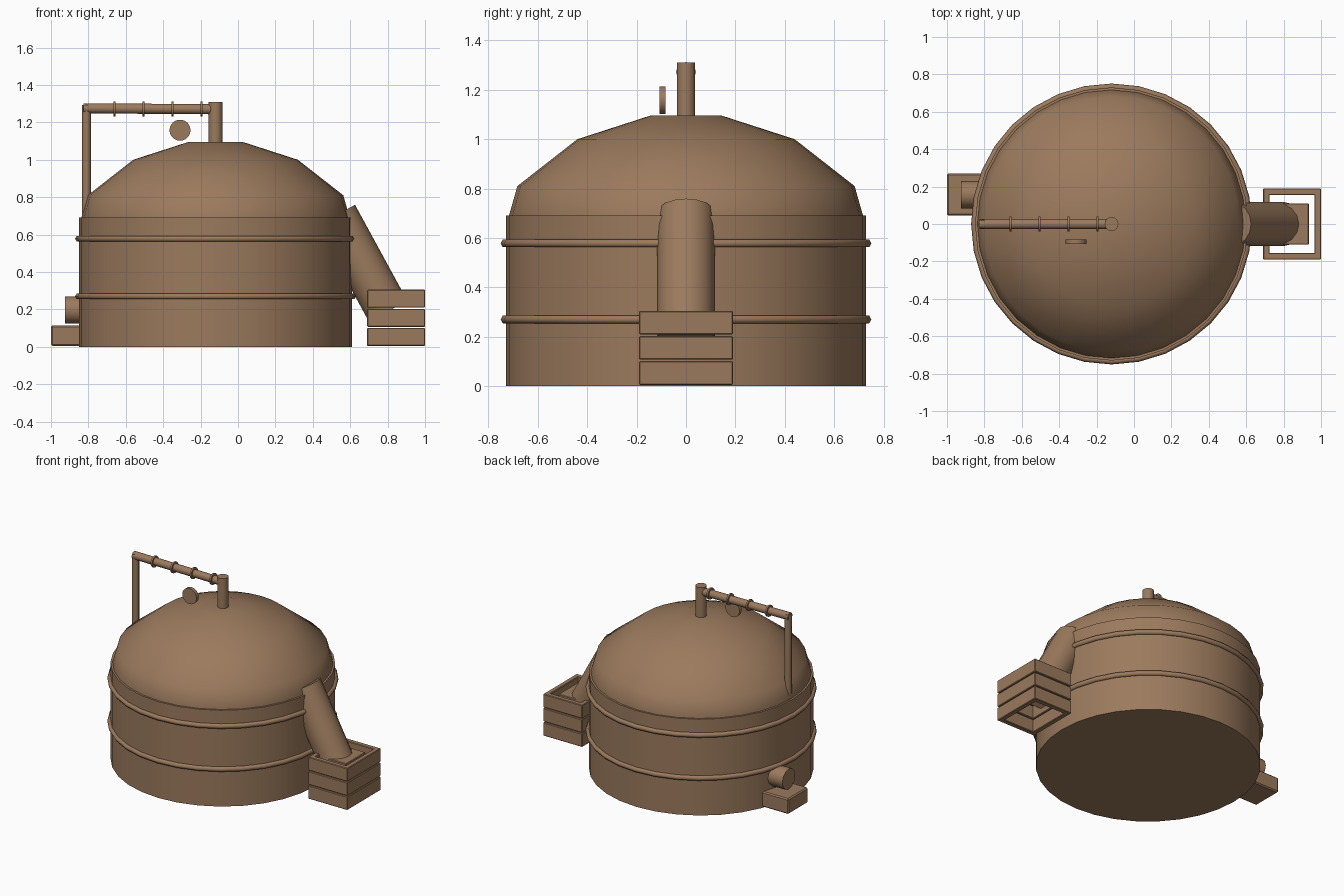
import bpy, bmesh, math
from mathutils import Vector

if "Cube" in bpy.data.objects:
    bpy.data.objects.remove(bpy.data.objects["Cube"])

brown = bpy.data.materials.new("warm brown")
brown.diffuse_color = (0.33, 0.195, 0.11, 1)
brown.use_nodes = True
brown.node_tree.nodes["Principled BSDF"].inputs["Base Color"].default_value = brown.diffuse_color
CX = -0.12  # tank axis


def finish(name, bm, angle=35, bevel=0):
    bmesh.ops.recalc_face_normals(bm, faces=bm.faces)
    me = bpy.data.meshes.new(name)
    bm.to_mesh(me)
    bm.free()
    me.materials.append(brown)
    ob = bpy.data.objects.new(name, me)
    bpy.context.collection.objects.link(ob)
    if bevel:
        m = ob.modifiers.new("bevel", 'BEVEL')
        m.width, m.segments = bevel, 1
    if angle:
        bpy.ops.object.select_all(action='DESELECT')
        ob.select_set(True)
        bpy.context.view_layer.objects.active = ob
        bpy.ops.object.shade_smooth_by_angle(angle=math.radians(angle))
    return ob


def rod(name, a, b, r, n=16):
    """Capped cylinder between two points."""
    a, b = Vector(a), Vector(b)
    bm = bmesh.new()
    bmesh.ops.create_cone(bm, cap_ends=True, segments=n, radius1=r, radius2=r, depth=(b - a).length)
    rot = (b - a).to_track_quat('Z', 'Y').to_matrix()
    for v in bm.verts:
        v.co = rot @ v.co + (a + b) / 2
    return finish(name, bm, 50)


def box(name, lo, hi, bevel=0.004):
    bm = bmesh.new()
    bmesh.ops.create_cube(bm, size=1)
    for v in bm.verts:
        v.co = Vector([(l + h) / 2 + c * (h - l) for l, h, c in zip(lo, hi, v.co)])
    return finish(name, bm, 0, bevel)


def lathe(name, profile, n=32, angle=35, closed=False):
    """Turn an (r, z) profile round the tank axis; open ends are capped."""
    bm = bmesh.new()
    rings = [[bm.verts.new((CX + r * math.cos(2 * math.pi * i / n),
                            r * math.sin(2 * math.pi * i / n), z)) for i in range(n)]
             for r, z in profile]
    pairs = list(zip(rings, rings[1:]))
    if closed:
        pairs.append((rings[-1], rings[0]))
    else:
        bm.faces.new(rings[0])
        bm.faces.new(rings[-1])
    for p, q in pairs:
        for i in range(n):
            j = (i + 1) % n
            bm.faces.new((p[i], p[j], q[j], q[i]))
    return finish(name, bm, angle)


# Tank body, dome and hoops
lathe("tank", [(0.73, 0), (0.73, 0.69)])
lathe("dome", [(0.717, 0.68), (0.717, 0.69), (0.683, 0.81), (0.44, 1.0), (0.143, 1.096)], angle=50)
for k, z in enumerate((0.27, 0.578)):
    prof = [(0.733 + 0.018 * math.cos(a * math.pi / 3), z + 0.018 * math.sin(a * math.pi / 3))
            for a in range(6)]
    lathe(f"hoop_{k + 1}", prof, angle=65, closed=True)

# Vapour pipe: stub, crossing pipe, down pipe and collars
rod("pipe_stub", (CX, 0, 1.05), (CX, 0, 1.31), 0.037)
rod("crossing_pipe", (-0.825, 0, 1.275), (CX, 0, 1.27), 0.027, 12)
rod("down_pipe", (-0.81, 0, 0.68), (-0.81, 0, 1.292), 0.024, 8)
for k in range(4):
    x = -0.66 + 0.155 * k
    rod(f"pipe_collar_{k + 1}", (x - 0.006, 0, 1.272), (x + 0.006, 0, 1.272), 0.04, 12)

# Round gauge above the dome
rod("gauge", (-0.31, -0.108, 1.158), (-0.31, -0.083, 1.158), 0.056, 24)

# Discharge chute and the crate below it
rod("chute", (0.523, 0, 0.703), (0.803, 0, 0.19), 0.117)
box("crate_contents", (0.755, -0.11, 0.255), (0.935, 0.11, 0.29))
X0, X1, Y, T = 0.69, 1.0, 0.19, 0.035
for k in range(3):
    z0 = 0.005 + 0.102 * k
    z1 = z0 + 0.096
    for side, s in (("front", -1), ("back", 1)):
        ys = sorted((s * Y, s * (Y - T)))
        box(f"crate_slat_{side}_{k + 1}", (X0, ys[0], z0), (X1, ys[1], z1))
    box(f"crate_slat_left_{k + 1}", (X0, -Y, z0), (X0 + T, Y, z1))
    box(f"crate_slat_right_{k + 1}", (X1 - T, -Y, z0), (X1, Y, z1))

# Pump beside the tank
box("pump_base", (-1.0, 0.045, 0.005), (-0.78, 0.27, 0.115), 0.008)
rod("pump_motor", (-0.925, 0.157, 0.197), (-0.76, 0.157, 0.197), 0.073, 12)
